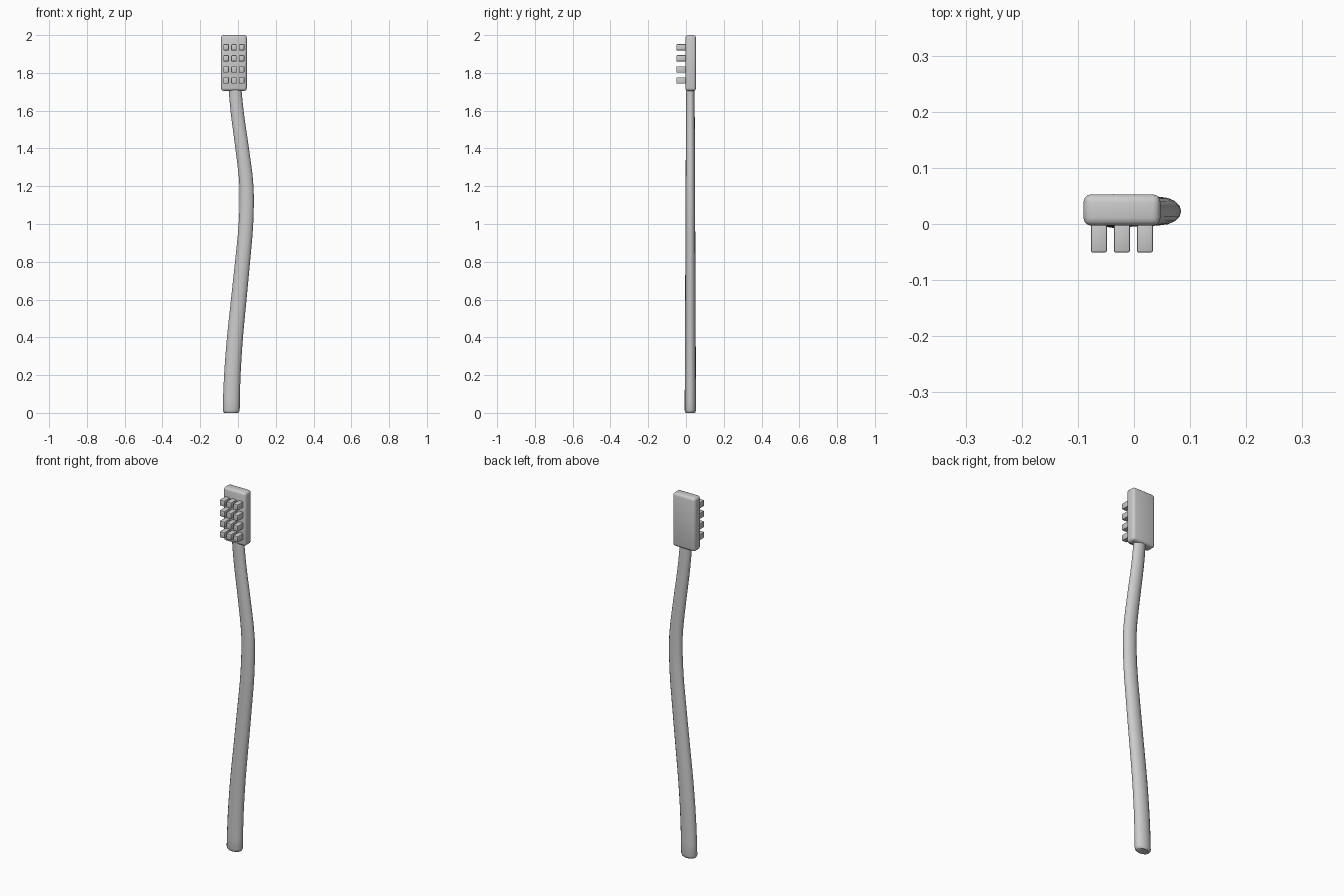
import bpy, bmesh, math

if "Cube" in bpy.data.objects:
    bpy.data.objects.remove(bpy.data.objects["Cube"])


def finish(bm, name, angle=40):
    bmesh.ops.recalc_face_normals(bm, faces=bm.faces[:])
    mesh = bpy.data.meshes.new(name)
    bm.to_mesh(mesh)
    bm.free()
    obj = bpy.data.objects.new(name, mesh)
    bpy.context.collection.objects.link(obj)
    bpy.ops.object.select_all(action='DESELECT')
    obj.select_set(True)
    bpy.context.view_layer.objects.active = obj
    bpy.ops.object.shade_smooth_by_angle(angle=math.radians(angle))
    return obj


def rounded_box(name, lo, hi, radius, segments):
    bm = bmesh.new()
    bmesh.ops.create_cube(bm, size=1)
    for v in bm.verts:
        for i in range(3):
            v.co[i] = lo[i] if v.co[i] < 0 else hi[i]
    bmesh.ops.bevel(bm, geom=bm.edges[:], offset=radius, segments=segments,
                    profile=0.5, affect='EDGES')
    return finish(bm, name)


def catmull(a, b, c, d, t):
    return 0.5 * (2 * b + (c - a) * t + (2 * a - 5 * b + 4 * c - d) * t * t
                  + (3 * b - a - 3 * c + d) * t ** 3)


# Handle: tapered oval swept along an S-shaped centreline
SIDES, STEPS = 16, 3
Y_MID, FLATNESS = 0.023, 0.67
Z_STEP, Z_END = 0.2, 1.72
centres = [-0.036, -0.030, -0.016, 0.004, 0.024, 0.042, 0.045, 0.022, -0.005, -0.021]


def centre_x(z):
    i = min(int(z / Z_STEP), len(centres) - 2)
    p = [centres[max(0, min(len(centres) - 1, i + k))] for k in (-1, 0, 1, 2)]
    return catmull(*p, z / Z_STEP - i)


def half_width(z):
    return 0.045 - 0.0065 * z


# (height, scale): rounded butt end, then the body
stations = [(0.0, 0.80), (0.004, 0.91), (0.015, 1.0)]
count = 26
stations += [(0.015 + (Z_END - 0.015) * k / count, 1.0) for k in range(1, count + 1)]

bm = bmesh.new()
rings = []
for z, scale in stations:
    r = half_width(z) * scale
    rings.append([bm.verts.new((centre_x(z) + r * math.cos(a),
                                Y_MID + FLATNESS * r * math.sin(a), z))
                  for a in (2 * math.pi * k / SIDES for k in range(SIDES))])
for lower, upper in zip(rings, rings[1:]):
    for k in range(SIDES):
        n = (k + 1) % SIDES
        bm.faces.new((lower[k], lower[n], upper[n], upper[k]))
bm.faces.new(rings[0][::-1])
bm.faces.new(rings[-1])
finish(bm, "handle")

# Head plate
rounded_box("head", (-0.09, -0.003, 1.705), (0.047, 0.053, 2.0), 0.014, 3)

# Bristle tufts: 3 columns by 4 rows
for row in range(4):
    for col in range(3):
        x = -0.0625 + 0.041 * col
        z = 1.76 + 0.0585 * row
        rounded_box(f"bristle_tuft_{row}_{col}",
                    (x - 0.0145, -0.051, z - 0.0165),
                    (x + 0.0145, 0.01, z + 0.0165), 0.004, 2)
